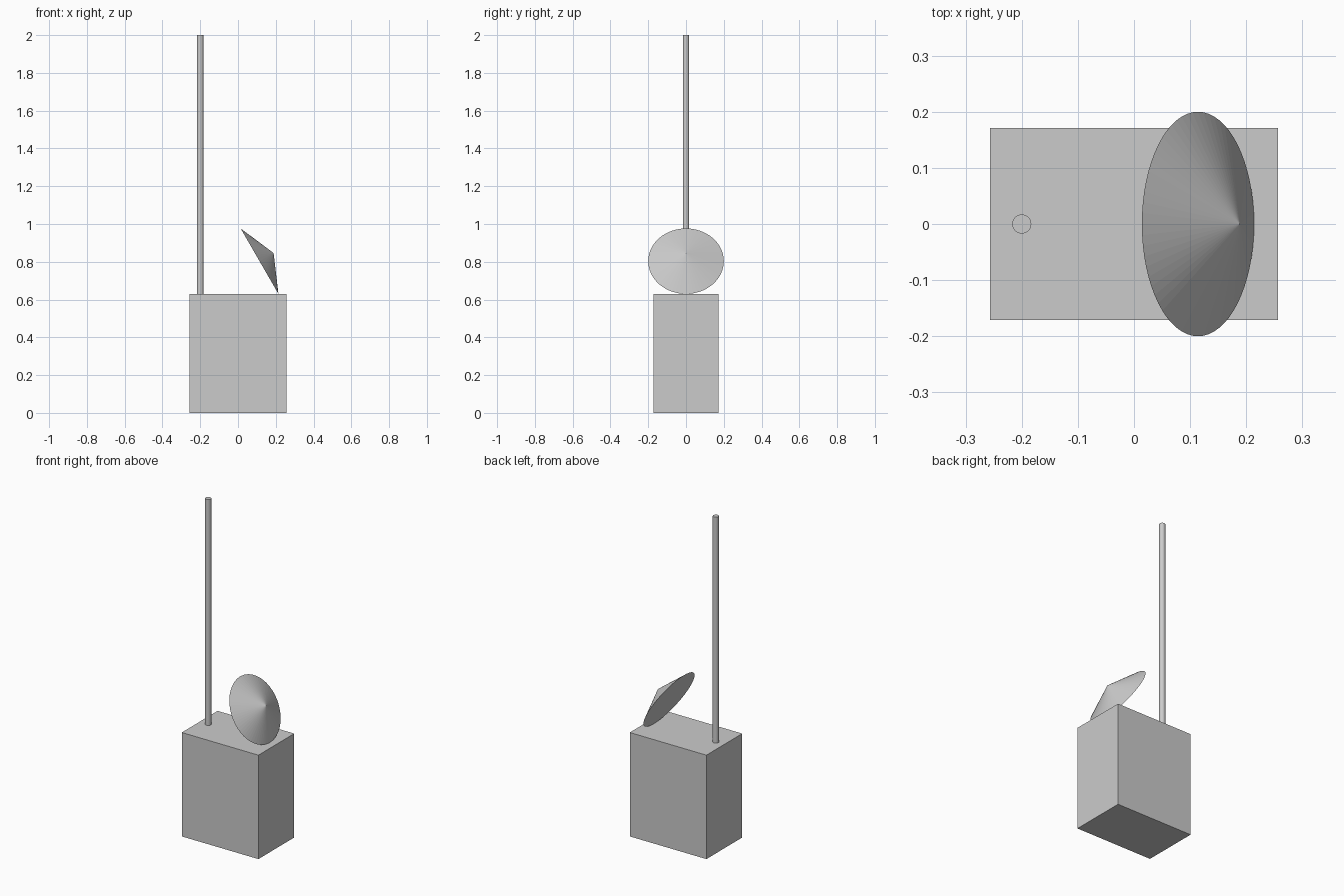
import bpy
from math import radians, sin, cos

cube = bpy.data.objects.get("Cube")
if cube:
    bpy.data.objects.remove(cube, do_unlink=True)

grey = bpy.data.materials.new("light_grey")
grey.use_nodes = True
colour = (0.6, 0.6, 0.6, 1)
grey.diffuse_color = colour
grey.node_tree.nodes["Principled BSDF"].inputs["Base Color"].default_value = colour


def finish(name):
    """Name the new object and give it the shared colour."""
    obj = bpy.context.object
    obj.name = name
    obj.data.materials.append(grey)
    return obj


BODY_H = 0.63

# Equipment box
bpy.ops.mesh.primitive_cube_add(size=1, location=(0, 0, BODY_H / 2))
body = finish("body")
body.scale = (0.514, 0.343, BODY_H)
bpy.ops.object.transform_apply(location=False, rotation=False, scale=True)

# Tall mast on the right end of the lid
mast_h = 2 - BODY_H
bpy.ops.mesh.primitive_cylinder_add(
    vertices=32, radius=0.017, depth=mast_h,
    location=(-0.2, 0, BODY_H + mast_h / 2))
finish("mast")
bpy.ops.object.shade_smooth_by_angle(angle=radians(30))

# Shallow closed cone, its tip tilted up toward +x, rim resting on the lid
radius, depth, tilt = 0.2, 0.086, radians(60)
rim_centre = (0.114, 0, BODY_H + radius * sin(tilt))
bpy.ops.mesh.primitive_cone_add(
    vertices=64, radius1=radius, radius2=0, depth=depth,
    location=(rim_centre[0] + sin(tilt) * depth / 2, 0,
              rim_centre[2] + cos(tilt) * depth / 2),
    rotation=(0, tilt, 0))
finish("dish")
